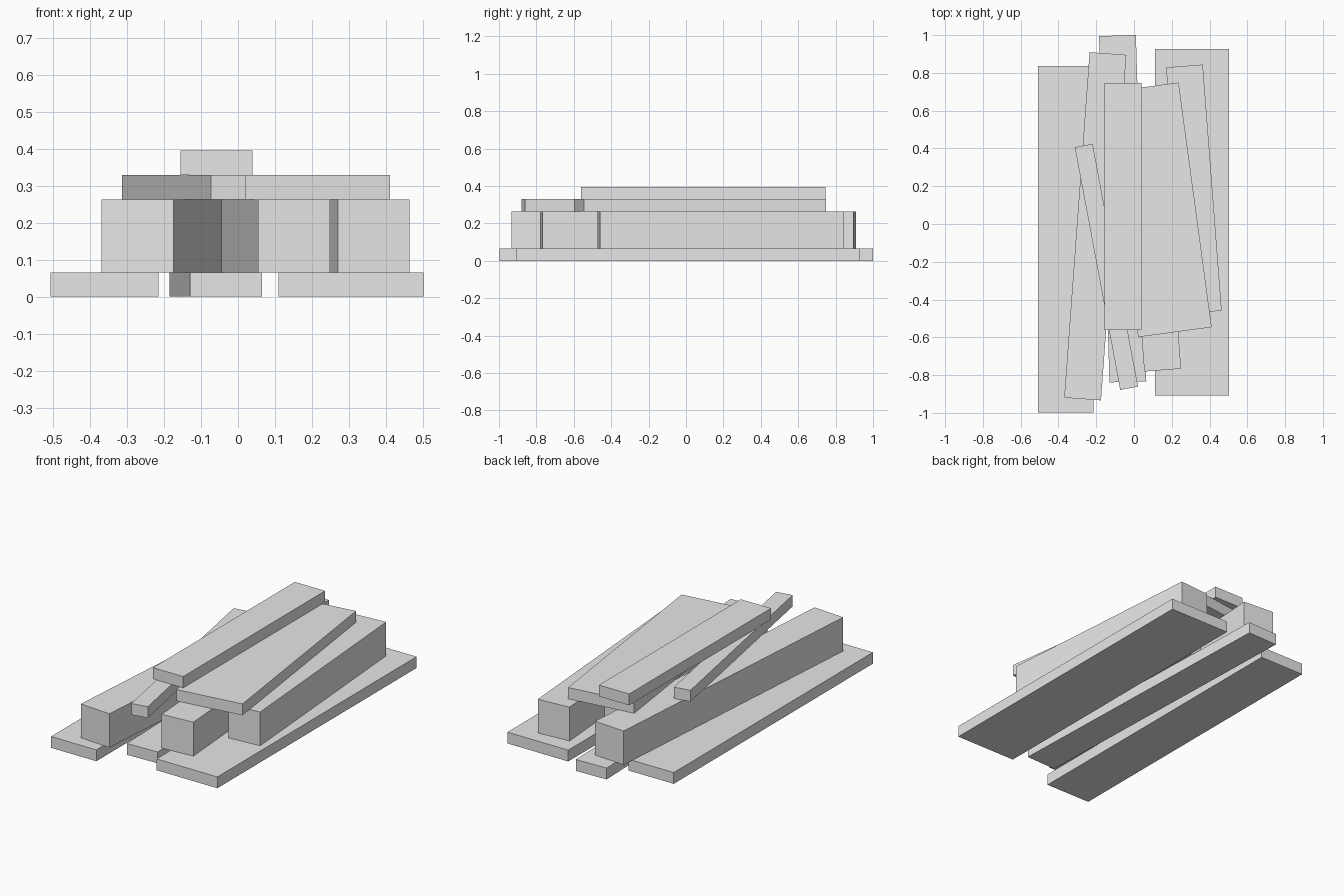
import bpy
import bmesh
from math import radians
from mathutils import Matrix, Vector

default = bpy.data.objects.get("Cube")
if default:
    bpy.data.objects.remove(default, do_unlink=True)

# One plain grey for all the lumber
grey = bpy.data.materials.new("plain_grey")
grey.use_nodes = True
grey.diffuse_color = (0.8, 0.8, 0.8, 1)
grey.node_tree.nodes["Principled BSDF"].inputs["Base Color"].default_value = (0.8, 0.8, 0.8, 1)

# Layer heights of the stack
PLANK = 0.066
BEAM = 0.197
BASE_Z = 0.0
BEAM_Z = BASE_Z + PLANK
UPPER_Z = BEAM_Z + BEAM
TOP_Z = UPPER_Z + PLANK

# Standard cuts
NARROW = 0.195
LONG = 1.834
SHORT = 1.307


def timber(name, centre, width, length, bottom, height, turn=0):
    """A squared piece of wood lying along y, turned about z."""
    mesh = bpy.data.meshes.new(name)
    bm = bmesh.new()
    bmesh.ops.create_cube(bm, size=1, matrix=Matrix.Diagonal((width, length, height, 1)))
    bm.to_mesh(mesh)
    bm.free()
    mesh.materials.append(grey)
    obj = bpy.data.objects.new(name, mesh)
    obj.location = Vector((*centre, bottom + height / 2))
    obj.rotation_euler.z = radians(turn)
    bpy.context.collection.objects.link(obj)
    return obj


# Boards on the ground
timber("right_ground_board", (-0.361, -0.08), 0.292, LONG, BASE_Z, PLANK)
timber("middle_ground_board", (-0.06, 0.081), NARROW, LONG, BASE_Z, PLANK, 1.72)
timber("left_ground_board", (0.306, 0.01), 0.392, LONG, BASE_Z, PLANK)

# Thick beams
timber("long_beam", (-0.205, -0.012), NARROW, LONG, BEAM_Z, BEAM, -4.2)
timber("inner_short_beam", (0.102, -0.122), NARROW, SHORT, BEAM_Z, BEAM, 4.38)
timber("outer_short_beam", (0.317, 0.185), NARROW, SHORT, BEAM_Z, BEAM, 4.38)

# Thin pieces laid across the beams
timber("wide_board", (0.129, 0.075), 0.393, SHORT, UPPER_Z, PLANK, 7.7)
timber("thin_batten", (-0.146, -0.227), 0.096, SHORT, UPPER_Z, PLANK, 10.6)

# Board on top of the stack
timber("top_board", (-0.058, 0.092), NARROW, SHORT, TOP_Z, PLANK)
